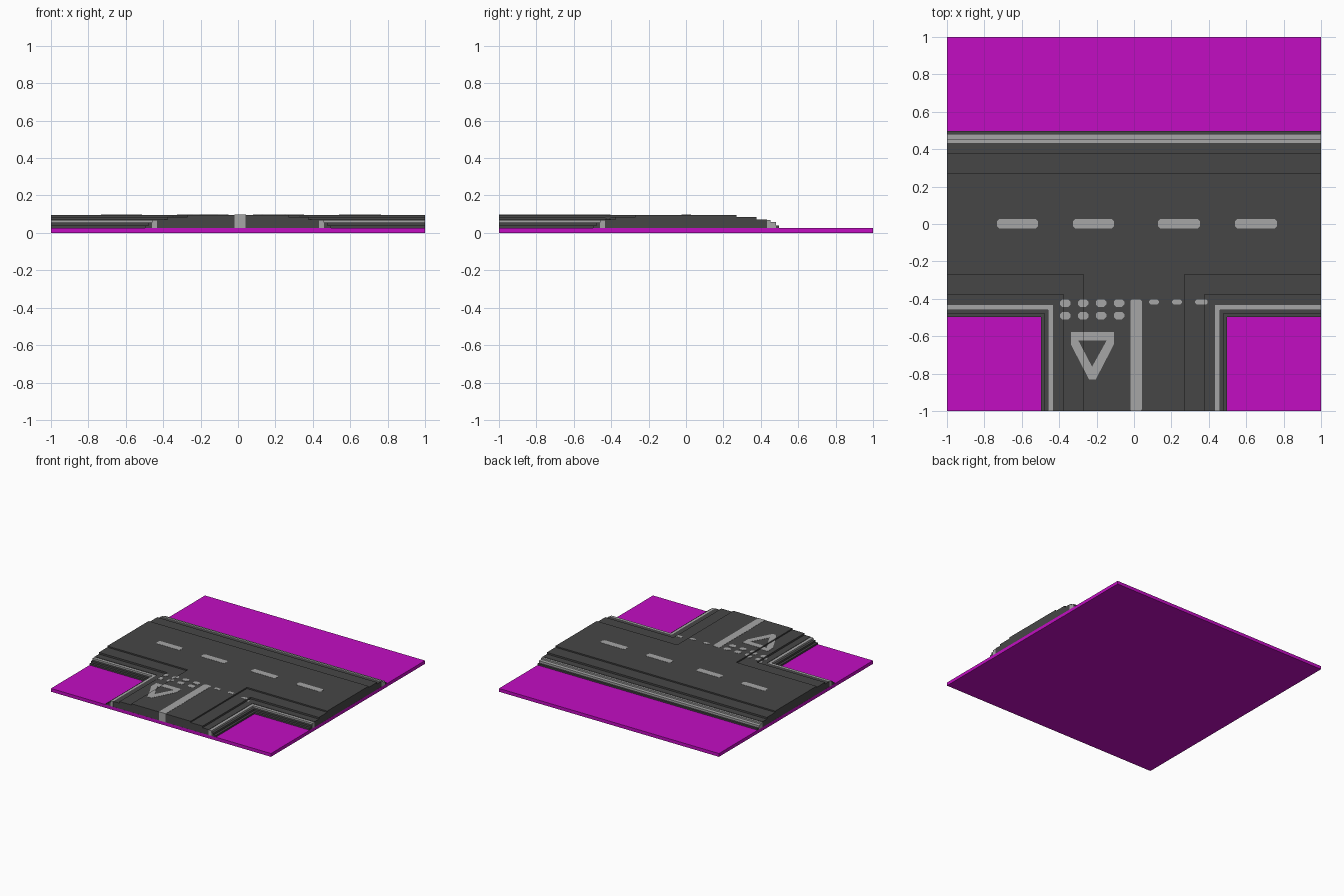
import bpy, bmesh

if "Cube" in bpy.data.objects:
    bpy.data.objects.remove(bpy.data.objects["Cube"], do_unlink=True)


def material(name, rgb):
    m = bpy.data.materials.new(name)
    m.diffuse_color = (*rgb, 1)
    m.use_nodes = True
    m.node_tree.nodes["Principled BSDF"].inputs["Base Color"].default_value = (*rgb, 1)
    return m


ASPHALT = material("dark asphalt", (0.062, 0.062, 0.062))
PAINT = material("light grey paint", (0.38, 0.38, 0.38))
GROUND = material("magenta ground", (0.54, 0.004, 0.54))


def prism(bm, points, z0, z1):
    """Upright prism over a flat outline."""
    low = [bm.verts.new((x, y, z0)) for x, y in points]
    high = [bm.verts.new((x, y, z1)) for x, y in points]
    bm.faces.new(low[::-1])
    bm.faces.new(high)
    n = len(points)
    for i in range(n):
        j = (i + 1) % n
        bm.faces.new((low[i], low[j], high[j], high[i]))


def make(name, mat, solids):
    bm = bmesh.new()
    for points, z0, z1 in solids:
        prism(bm, points, z0, z1)
    bmesh.ops.recalc_face_normals(bm, faces=bm.faces)
    mesh = bpy.data.meshes.new(name)
    bm.to_mesh(mesh)
    bm.free()
    mesh.materials.append(mat)
    ob = bpy.data.objects.new(name, mesh)
    bpy.context.collection.objects.link(ob)
    return ob


def rect(x0, x1, y0, y1):
    return [(x0, y0), (x1, y0), (x1, y1), (x0, y1)]


def rounded(x0, x1, y0, y1, c=0.012):
    """Rectangle with chamfered corners."""
    return [(x0 + c, y0), (x1 - c, y0), (x1, y0 + c), (x1, y1 - c),
            (x1 - c, y1), (x0 + c, y1), (x0, y1 - c), (x0, y0 + c)]


def junction(w):
    """T-shaped outline: main road along x, side road towards the front."""
    e = 0.9995
    return [(-e, w), (-e, -w), (-w, -w), (-w, -e),
            (w, -e), (w, -w), (e, -w), (e, w)]


BASE = 0.027
make("ground_plate", GROUND, [(rect(-1, 1, -1, 1), 0, BASE)])

# Stepped road bed: half width and top height of each tier
TIERS = [(0.498, 0.040), (0.479, 0.055), (0.434, 0.072), (0.378, 0.086), (0.269, 0.0965)]
bottom = BASE
for i, (w, top) in enumerate(TIERS):
    make(f"road_tier_{i + 1}", ASPHALT, [(junction(w), bottom, top)])
    bottom = top

# Light kerbs: a stepped one at the back, an L at each front corner
make("back_kerb", PAINT, [(rect(-1, 1, 0.434, 0.452), BASE, 0.069),
                          (rect(-1, 1, 0.452, 0.482), BASE, 0.057)])
for side, s in (("right", -1), ("left", 1)):
    a, b = 0.434, 0.459
    corner = [(s, -a), (s, -b), (s * b, -b), (s * b, -1), (s * a, -1), (s * a, -a)]
    make(f"{side}_front_kerb", PAINT, [(corner, BASE, 0.069)])


def surface(x, y):
    """Height of the road top at a point."""
    for w, top in reversed(TIERS):
        if abs(y) < w or (abs(x) < w and y < 0):
            return top
    return BASE


def marking(name, outlines):
    """Thin painted plates, cut at the tier edges so they follow the steps."""
    bm = bmesh.new()
    for points in outlines:
        bm.faces.new([bm.verts.new((x, y, 0)) for x, y in points])
    for w, _ in TIERS[3:]:
        for x in (-w, w):
            bmesh.ops.bisect_plane(bm, geom=bm.verts[:] + bm.edges[:] + bm.faces[:],
                                   plane_co=(x, 0, 0), plane_no=(1, 0, 0))
    solids = []
    for f in bm.faces:
        c = f.calc_center_median()
        z = surface(c.x, c.y)
        solids.append(([(v.co.x, v.co.y) for v in f.verts], z - 0.002, z + 0.0015))
    bm.free()
    return make(name, PAINT, solids)


# Dashes along the main road
marking("centre_dashes", [rounded(a, b, -0.024, 0.027) for a, b in
                          ((-0.733, -0.513), (-0.327, -0.107), (0.128, 0.353), (0.54, 0.765))])

# Side road divider, with its painted front end
marking("side_road_divider", [rounded(-0.02, 0.042, -1.0, -0.404, 0.008)])
make("divider_end", PAINT, [(rect(-0.02, 0.04, -1, -0.998), BASE, 0.098)])

# Give-way blocks and small dashes across the side road mouth
marking("give_way_blocks", [rounded(x, x + 0.056, y, y + 0.04) for y in (-0.443, -0.51)
                            for x in (-0.396, -0.3, -0.204, -0.108)])
marking("small_dashes", [rounded(a, b, -0.43, -0.404, 0.008) for a, b in
                         ((0.08, 0.133), (0.203, 0.256), (0.326, 0.394))])

# Give-way triangle: ring of three quads with blunt corners
outer = [(-0.337, -0.578), (-0.108, -0.578), (-0.108, -0.645),
         (-0.205, -0.832), (-0.24, -0.832), (-0.337, -0.645)]
p, q, r = (-0.297, -0.624), (-0.147, -0.624), (-0.224, -0.763)
marking("give_way_triangle", [
    [outer[0], p, q, outer[1]],
    [outer[1], q, r, outer[3], outer[2]],
    [outer[3], r, outer[4]],
    [outer[4], r, p, outer[0], outer[5]],
])
